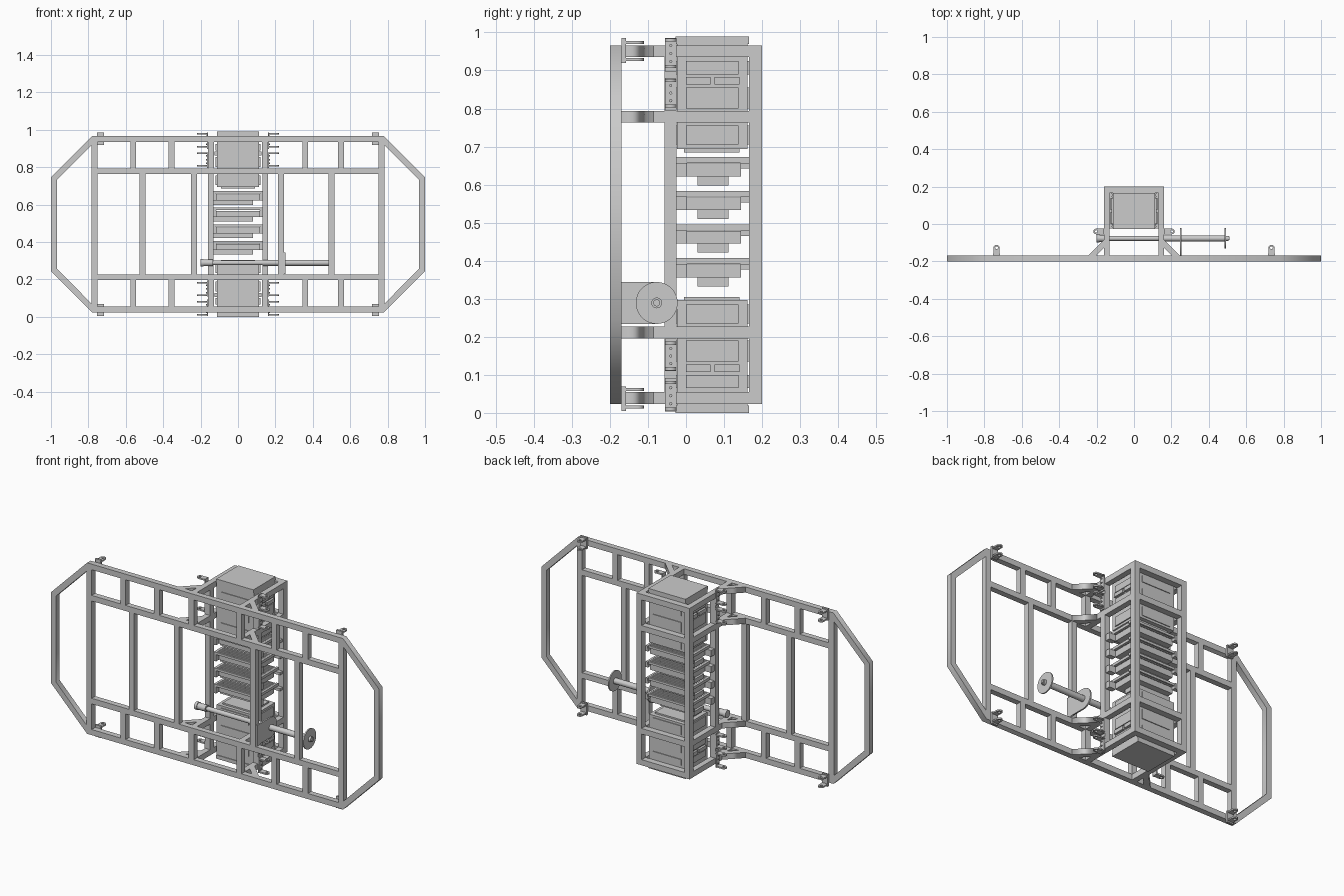
import bpy, bmesh, math
from mathutils import Matrix

if "Cube" in bpy.data.objects:
    bpy.data.objects.remove(bpy.data.objects["Cube"])

W = 0.031            # square tube width
ZC = 0.495           # mid height of the whole machine
LEVELS = (0.4555, 0.2835)   # rail heights either side of the middle
FY0, FY1 = -0.2, -0.169     # front frame depth


def obj(name, mesh):
    o = bpy.data.objects.new(name, mesh)
    bpy.context.collection.objects.link(o)
    return o


def boxes(name, spans):
    """One object made of boxes given as (x0, x1, y0, y1, z0, z1)."""
    bm = bmesh.new()
    for x0, x1, y0, y1, z0, z1 in spans:
        m = Matrix.Translation(((x0 + x1) / 2, (y0 + y1) / 2, (z0 + z1) / 2)) @ \
            Matrix.Diagonal((abs(x1 - x0), abs(y1 - y0), abs(z1 - z0), 1))
        bmesh.ops.create_cube(bm, size=1, matrix=m)
    me = bpy.data.meshes.new(name)
    bm.to_mesh(me)
    bm.free()
    return obj(name, me)


def plate(name, loops, thick, mat):
    """Flat outline (later loops are holes) extruded to a plate centred on its plane."""
    cu = bpy.data.curves.new(name, 'CURVE')
    cu.dimensions = '2D'
    cu.fill_mode = 'BOTH'
    cu.extrude = thick / 2
    for pts in loops:
        s = cu.splines.new('POLY')
        s.points.add(len(pts) - 1)
        for p, q in zip(s.points, pts):
            p.co = (q[0], q[1], 0, 1)
        s.use_cyclic_u = True
    tmp = obj(name + "_outline", cu)
    me = bpy.data.meshes.new_from_object(
        tmp.evaluated_get(bpy.context.evaluated_depsgraph_get()))
    bpy.data.objects.remove(tmp)
    me.name = name
    me.transform(mat)
    return obj(name, me)


def arc(cx, cy, r, a0, a1, n):
    return [(cx + r * math.cos(math.radians(a0 + (a1 - a0) * i / n)),
             cy + r * math.sin(math.radians(a0 + (a1 - a0) * i / n))) for i in range(n + 1)]


def rod(name, x0, x1, y, z, r, n=32):
    bpy.ops.mesh.primitive_cylinder_add(vertices=n, radius=r, depth=x1 - x0,
                                        location=((x0 + x1) / 2, y, z),
                                        rotation=(0, math.pi / 2, 0))
    o = bpy.context.object
    o.name = name
    bpy.ops.object.shade_smooth_by_angle()


def lug(name, length, r, mat):
    """Tab running along local +x with a round end and a pin hole."""
    c = length - r
    outline = [(0, -r)] + arc(c, 0, r, -90, 90, 12) + [(0, r)]
    plate(name, [outline, arc(c, 0, r * 0.45, 0, 345, 23)], 0.008, mat)


XZ = Matrix.Rotation(math.pi / 2, 4, 'X')     # outline x,y -> world x,z


# eight-sided outer frame ring
def octagon(x, xt, z, zt):
    return [(xt, z), (x, zt), (x, -zt), (xt, -z), (-xt, -z), (-x, -zt), (-x, zt), (-xt, z)]


k = W * math.tan(math.pi / 8)
plate("outer_frame", [octagon(1, 0.78, 0.471, 0.25),
                      octagon(1 - W, 0.78 - k, 0.471 - W, 0.25 - k)], W,
      Matrix.Translation((0, (FY0 + FY1) / 2, ZC)) @ XZ)

# straight tubes of the front frame
h = W / 2
zi, zo = LEVELS[1], LEVELS[0]
boxes("inner_rails", [(-0.752, 0.752, FY0, FY1, ZC + s * zi - h, ZC + s * zi + h) for s in (-1, 1)])
boxes("end_posts", [(s * 0.767 - h, s * 0.767 + h, FY0, FY1, ZC - zo + h, ZC + zo - h) for s in (-1, 1)])
boxes("short_posts", [(x - h, x + h, FY0, FY1, ZC + s * zi + s * h, ZC + s * zo - s * h)
                      for s in (-1, 1) for x in (-0.56, -0.355, -0.145, 0.145, 0.36, 0.55)])
boxes("long_posts", [(x - h, x + h, FY0, FY1, ZC - zi + h, ZC + zi - h)
                     for x in (-0.51, -0.235, 0.23, 0.50)])

# central rack: four uprights, side and back rails, arms to the front frame
XR = 0.161
B0, B1 = 0.166, 0.2
F0, F1 = -0.056, -0.025
zs = [ZC + s * l for s in (-1, 1) for l in LEVELS]
boxes("rack_uprights", [(s * (XR - W), s * XR, y0, y1, ZC - 0.471, ZC + 0.471)
                        for s in (-1, 1) for y0, y1 in ((F0, F1), (B0, B1))])
boxes("rack_side_rails", [(s * (XR - W), s * XR, F1, B0, z - h, z + h) for s in (-1, 1) for z in zs])
boxes("rack_back_rails", [(W - XR, XR - W, B0, B1, z - h, z + h) for z in zs])
boxes("rack_arms", [(s * (XR - W), s * XR, FY1, F0, z - h, z + h) for s in (-1, 1) for z in zs])
for s in (-1, 1):
    for z in zs:
        plate("diagonal_brace", [[(s * x, y) for x, y in
              ((0.245, FY1), (XR, -0.085), (XR, -0.127), (0.203, FY1))]], W,
              Matrix.Translation((0, 0, z)))

# equipment boxes at top and bottom, with lid and shallow side panels
for s, name in ((1, "upper_box"), (-1, "lower_box")):
    def zspan(a, b):     # distances out from the middle
        return tuple(sorted((ZC + s * a, ZC + s * b)))
    boxes(name, [(-0.113, 0.113, -0.024, 0.162, *zspan(0.198, 0.475))])
    boxes(name + "_lid", [(-0.113, 0.113, -0.028, 0.165, *zspan(0.475, 0.495)),
                          (-0.09, 0.09, -0.005, 0.14, *zspan(0.19, 0.198))])
    panels = []
    for t in (-1, 1):
        for a, b in ((0.305, 0.36), (0.395, 0.43), (0.21, 0.26)):
            panels.append((t * 0.113, t * 0.119, 0, 0.138, *zspan(a, b)))
        for y in (0.0, 0.075):
            panels.append((t * 0.113, t * 0.125, y, y + 0.065, *zspan(0.368, 0.388)))
    for a, b in ((0.305, 0.36), (0.395, 0.43), (0.21, 0.26)):
        panels.append((-0.085, 0.085, 0.162, 0.166, *zspan(a, b)))
        panels.append((-0.085, 0.085, -0.028, -0.024, *zspan(a, b)))
    boxes(name + "_panels", panels)

# four slatted trays with their hanging unit and support clips
for i in range(4):
    zt = 0.672 - 0.0885 * i
    n = 13
    step = 0.19 / n
    slats = [(-0.128, 0.128, -0.025 + j * step, -0.025 + j * step + 0.009, zt - 0.013, zt) for j in range(n)]
    ends = [(s * 0.118, s * 0.13, -0.025, 0.166, zt - 0.015, zt) for s in (-1, 1)]
    boxes("tray_slats", slats + ends)
    boxes("tray_body", [(-0.118, 0.118, 0.0, 0.145, zt - 0.05, zt - 0.017)])
    boxes("tray_unit", [(-0.13, 0.08, 0.03, 0.112, zt - 0.074, zt - 0.05)])
    boxes("tray_clips", [c for s in (-1, 1) for c in (
        (s * 0.116, s * 0.155, -0.025, 0.002, zt - 0.05, zt - 0.015),
        (s * 0.116, s * 0.155, 0.143, 0.166, zt - 0.03, zt - 0.015))])

# hinge lugs beside the front uprights
for sx in (-1, 1):
    turn = Matrix.Rotation(0 if sx > 0 else math.pi, 4, 'Z')
    for sz in (-1, 1):
        for a, b in ((0.485, 0.415), (0.379, 0.312)):
            boxes("hinge_back_plate", [(sx * XR, sx * (XR + 0.006), -0.055, -0.025,
                                        ZC + sz * (a + 0.006), ZC + sz * (b - 0.012))])
            for d in (a, b):
                lug("hinge_lug", 0.057, 0.015,
                    Matrix.Translation((sx * XR, -0.04, ZC + sz * d)) @ turn)
            for d in (0.2, 0.5, 0.8):
                x = sx * (XR + 0.007)
                rod("hinge_bolt", x - 0.003, x + 0.003, -0.04, ZC + sz * (b + (a - b) * d), 0.004, 12)

# corner lugs on the back of the outer frame
for sx in (-1, 1):
    for sz in (-1, 1):
        x = sx * 0.735
        boxes("corner_lug_plate", [(x - 0.018, x + 0.018, FY1, FY1 + 0.011,
                                    ZC + sz * 0.49, ZC + sz * 0.425)])
        for d in (0.479, 0.434):
            lug("corner_lug", 0.058, 0.016,
                Matrix.Translation((x, FY1, ZC + sz * d)) @ Matrix.Rotation(math.pi / 2, 4, 'Z'))

# cable reel: shaft, drum, end disc and round-ended support plates
RY, RZ = -0.077, 0.289
rod("reel_shaft", -0.2, 0.51, RY, RZ, 0.009)
rod("reel_drum", 0.13, 0.487, RY, RZ, 0.016)
rod("reel_sleeve", -0.13, 0.13, RY, RZ, 0.013)
rod("reel_motor", -0.185, -0.135, RY, RZ, 0.018)
rod("reel_motor_cap", -0.2, -0.185, RY, RZ, 0.021)
rod("reel_disc", 0.485, 0.492, RY, RZ, 0.055, 48)
rod("reel_hub", 0.492, 0.505, RY, RZ, 0.014)
YZ = Matrix(((0, 0, 1, 0), (1, 0, 0, 0), (0, 1, 0, 0), (0, 0, 0, 1)))   # outline x,y -> world y,z
outline = [(FY1, RZ - 0.055)] + arc(RY, RZ, 0.055, -90, 90, 24) + [(FY1, RZ + 0.055)]
plate("reel_support", [outline], 0.008, Matrix.Translation((0.25, 0, 0)) @ YZ)
boxes("reel_support_foot", [(0.246, 0.254, FY0 + 0.005, FY1, RZ - 0.06, RZ + 0.055)])
